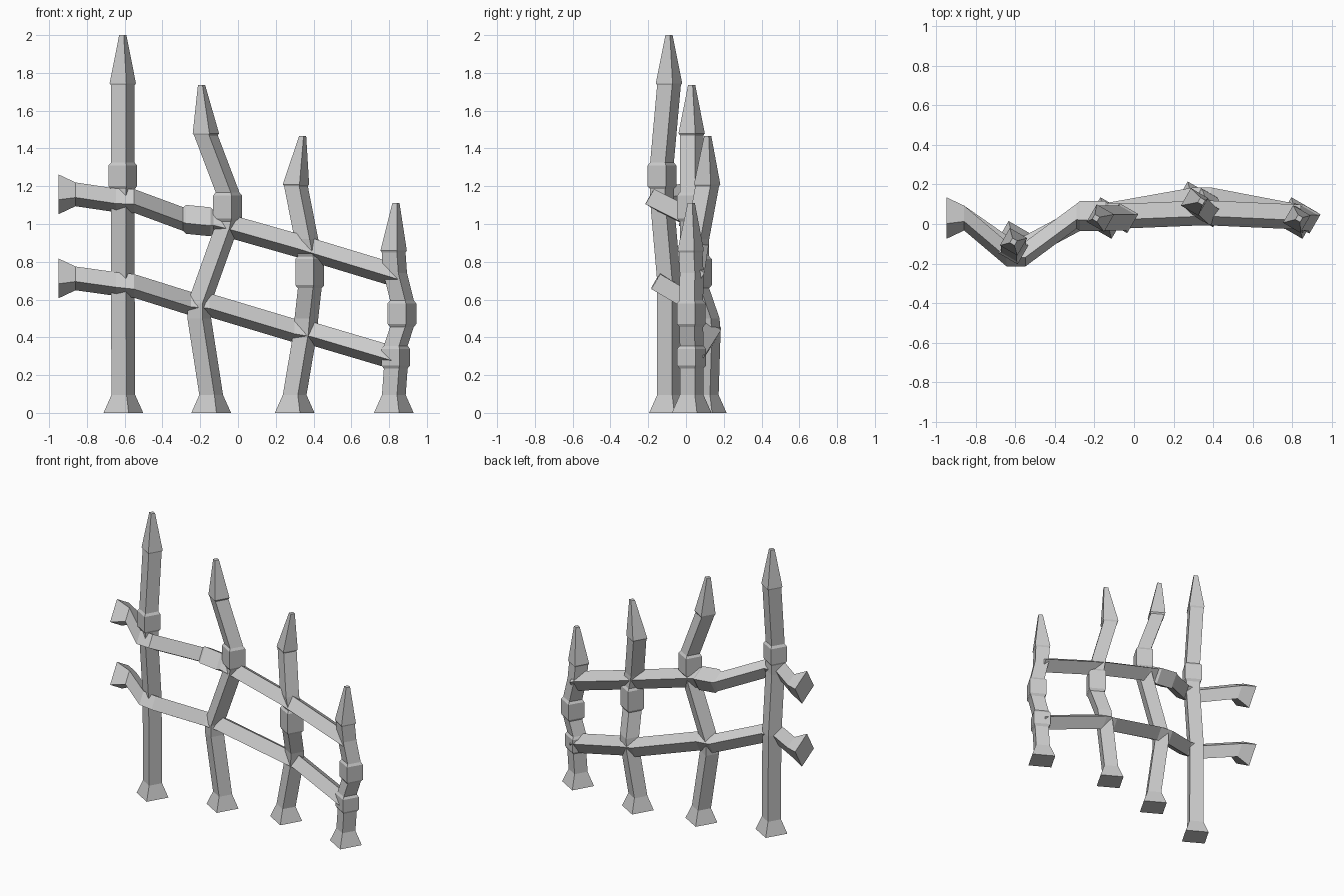
import bpy, bmesh
from math import sin, cos, pi

if "Cube" in bpy.data.objects:
    bpy.data.objects.remove(bpy.data.objects["Cube"])

BAR, COLLAR, FOOT, SPIKE, TIP = 0.092, 0.112, 0.154, 0.102, 0.028
TWIST = -pi / 6


def sweep(name, rings, upright):
    """Loft twisted square sections; ring = (x, y, z, side)."""
    bm = bmesh.new()
    loops = []
    for x, y, z, s in rings:
        loop = []
        for k in range(4):
            a = TWIST + pi / 4 + k * pi / 2
            u, v = s * cos(a) / 2 ** 0.5, s * sin(a) / 2 ** 0.5
            co = (x + u, y + v, z) if upright else (x, y + u, z + v)
            loop.append(bm.verts.new(co))
        loops.append(loop)
    for a, b in zip(loops, loops[1:]):
        for k in range(4):
            j = (k + 1) % 4
            bm.faces.new((a[k], a[j], b[j], b[k]))
    bm.faces.new(loops[0][::-1])
    bm.faces.new(loops[-1])
    bmesh.ops.recalc_face_normals(bm, faces=bm.faces)
    me = bpy.data.meshes.new(name)
    bm.to_mesh(me)
    bm.free()
    ob = bpy.data.objects.new(name, me)
    bpy.context.collection.objects.link(ob)


def collar(x, y, z, h, upright):
    """Rings of a chamfered collar of half-length h."""
    out = []
    for d, s in ((-h, BAR), (-h + 0.016, COLLAR), (h - 0.016, COLLAR), (h, BAR)):
        out.append((x, y, z + d, s) if upright else (x + d, y, z - d * 0.1, s))
    return out


def bends(points, upright):
    """Plain (x, y, z) bends, or (x, y, z, half_length) collars."""
    out = []
    for p in points:
        out += collar(*p, upright) if len(p) == 4 else [(*p, BAR)]
    return out


def post(name, base, points, neck, tip):
    x, y = base
    nx, ny, nz = neck
    rings = [(x, y, 0, FOOT), (x, y, 0.095, BAR)] + bends(points, True)
    rings += [(nx, ny, nz - 0.01, BAR), (nx, ny, nz, SPIKE), (*tip, TIP)]
    sweep(name, rings, True)


def rail(name, z, points):
    rings = [(-0.95, 0.03, z, FOOT), (-0.86, 0.03, z, BAR)]
    sweep(name, rings + bends(points, False), False)


# Spiked posts, tallest to shortest
post("post_1", (-0.607, -0.09),
     [(-0.61, -0.09, 0.7), (-0.61, -0.127, 1.12), (-0.61, -0.127, 1.255, 0.07)],
     (-0.61, -0.09, 1.745), (-0.61, -0.09, 2.0))
post("post_2", (-0.142, 0.03),
     [(-0.205, 0.03, 0.5), (-0.205, 0.03, 0.58), (-0.062, 0.03, 0.98),
      (-0.055, 0.03, 1.09, 0.077)],
     (-0.17, 0.03, 1.48), (-0.193, 0.03, 1.735))
post("post_3", (0.3, 0.11),
     [(0.355, 0.12, 0.42), (0.362, 0.115, 0.5), (0.38, 0.06, 0.745, 0.085),
      (0.362, 0.06, 0.92)],
     (0.307, 0.112, 1.21), (0.342, 0.115, 1.465))
post("post_4", (0.825, 0.03),
     [(0.835, 0.03, 0.295, 0.06), (0.868, 0.028, 0.525, 0.07),
      (0.832, 0.03, 0.74)],
     (0.824, 0.025, 0.86), (0.836, 0.028, 1.11))

# Sloping rails with flared left ends
rail("upper_rail", 1.157,
     [(-0.645, -0.152, 1.125), (-0.55, -0.152, 1.122), (-0.21, 0.04, 1.018, 0.08),
      (-0.05, 0.04, 0.99), (0.32, 0.055, 0.885), (0.4, 0.055, 0.86),
      (0.845, 0.035, 0.725)])
rail("lower_rail", 0.712,
     [(-0.645, -0.12, 0.682), (-0.55, -0.12, 0.672), (-0.25, 0.04, 0.578),
      (-0.15, 0.042, 0.57), (0.3, 0.122, 0.435), (0.39, 0.122, 0.42),
      (0.845, 0.035, 0.285)])
